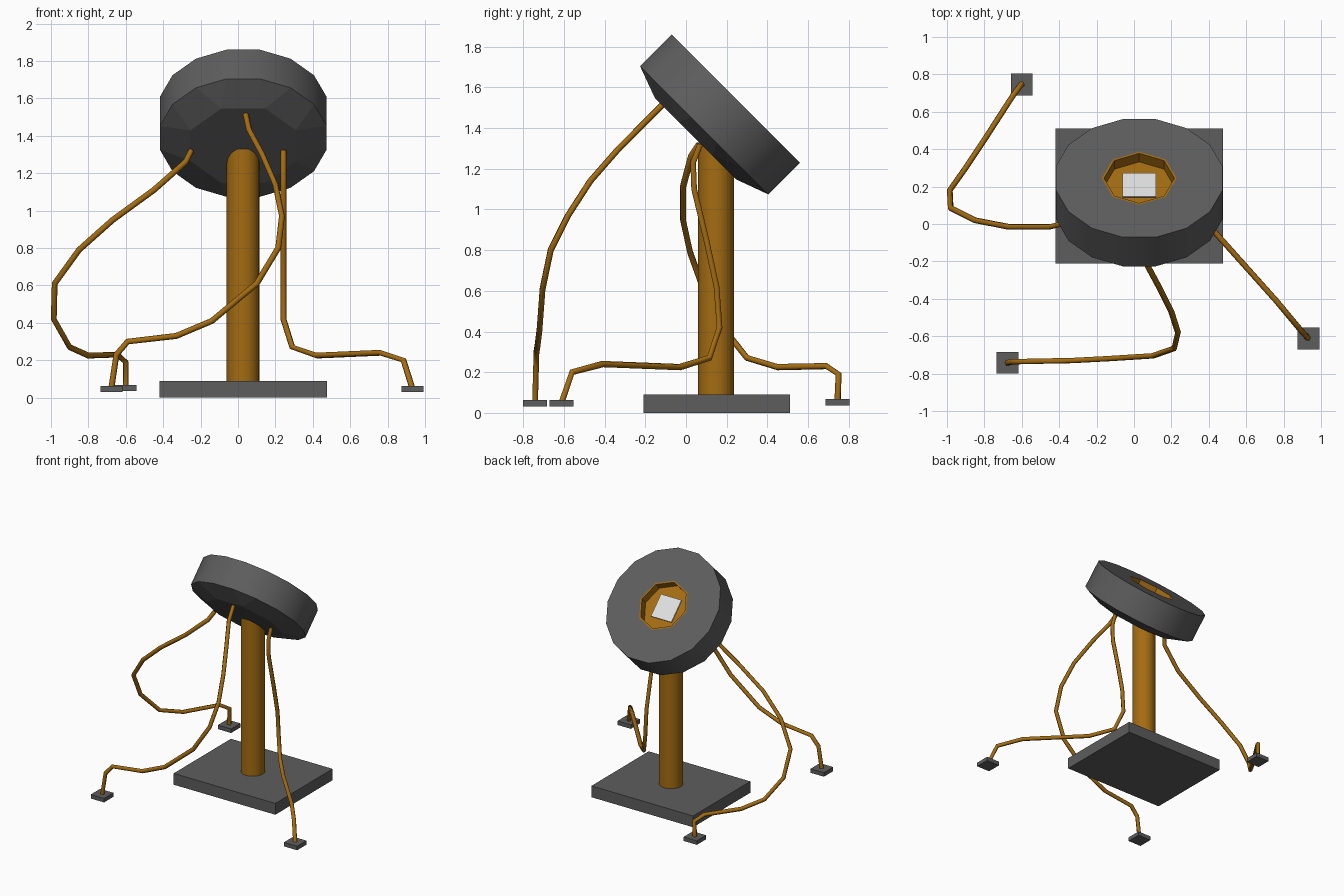
import bpy, bmesh, math
from mathutils import Matrix, Vector

if "Cube" in bpy.data.objects:
    bpy.data.objects.remove(bpy.data.objects["Cube"])


def material(name, rgb):
    m = bpy.data.materials.new(name)
    m.diffuse_color = (*rgb, 1)
    m.use_nodes = True
    m.node_tree.nodes["Principled BSDF"].inputs["Base Color"].default_value = m.diffuse_color
    return m


GREY = material("dark grey", (0.11, 0.11, 0.11))
BROWN = material("amber brown", (0.37, 0.15, 0.006))
WHITE = material("light grey", (0.75, 0.75, 0.75))


def finish(bm, name, *mats):
    bmesh.ops.recalc_face_normals(bm, faces=bm.faces)
    me = bpy.data.meshes.new(name)
    bm.to_mesh(me)
    bm.free()
    ob = bpy.data.objects.new(name, me)
    bpy.context.collection.objects.link(ob)
    for m in mats:
        me.materials.append(m)
    return ob


def box(name, centre, size, mat):
    bm = bmesh.new()
    bmesh.ops.create_cube(bm, size=1, matrix=Matrix.Translation(centre)
                          @ Matrix.Diagonal((*size, 1)))
    return finish(bm, name, mat)


# Base slab
box("base", (0.028, 0.15, 0.045), (0.895, 0.72, 0.09), GREY)

# Pillar
bm = bmesh.new()
bmesh.ops.create_cone(bm, cap_ends=True, segments=16, radius1=0.088, radius2=0.088,
                      depth=1.26, matrix=Matrix.Translation((0.027, 0.148, 0.70)))
for f in bm.faces:
    f.smooth = len(f.verts) == 4
finish(bm, "pillar", BROWN)

# Tilted head: drum with a shallow tapered underside and an eight-sided cup
TILT = Matrix.Translation((0.028, 0.245, 1.545)) @ Matrix.Rotation(math.radians(-45), 4, 'X')
bm = bmesh.new()


def ring(n, r, z, start):
    return [bm.verts.new((r * math.cos(math.radians(start) + math.tau * k / n),
                          r * math.sin(math.radians(start) + math.tau * k / n), z))
            for k in range(n)]


def face(verts, mat=0, smooth=False):
    f = bm.faces.new(verts)
    f.material_index = mat
    f.smooth = smooth


def band(a, b, mat=0, smooth=False):
    n = len(a)
    for k in range(n):
        face((a[k], a[(k + 1) % n], b[(k + 1) % n], b[k]), mat, smooth)


def halve(outer, inner, shift):
    # joins a 16-sided ring to an 8-sided ring, two outer corners per inner corner
    for k in range(8):
        o = [outer[(2 * k + shift + j) % 16] for j in range(3)]
        face((o[0], o[1], inner[k]))
        face((o[1], o[2], inner[(k + 1) % 8], inner[k]))


top = ring(16, 0.455, 0, 11.25)
low = ring(16, 0.455, -0.22, 11.25)
under = ring(8, 0.305, -0.28, 22.5)
rim = ring(8, 0.2, 0, 0)
lip = ring(8, 0.188, 0, 0)
floor = ring(8, 0.188, -0.065, 0)
band(top, low, 0, True)
halve(low, under, 0)
face(under)
halve(top, rim, -1)
band(rim, lip, 1)
band(lip, floor, 1)
face(floor, 1)
bm.transform(TILT)
finish(bm, "head", GREY, BROWN)

# Light plate in the cup
plate = box("light_plate", (0, 0, -0.054), (0.18, 0.18, 0.008), WHITE)
plate.data.transform(TILT)

# Cables running from the head to small foot pads
CABLES = {
    "front": [(0.04, -0.11, 1.52), (0.06, -0.20, 1.43), (0.13, -0.33, 1.30),
              (0.20, -0.47, 1.14), (0.235, -0.58, 0.97), (0.215, -0.665, 0.80),
              (0.10, -0.705, 0.61), (-0.14, -0.72, 0.41), (-0.33, -0.73, 0.33),
              (-0.59, -0.735, 0.30), (-0.65, -0.737, 0.23), (-0.677, -0.742, 0.05)],
    "left": [(-0.25, 0.065, 1.32), (-0.28, 0.025, 1.26), (-0.45, -0.015, 1.11),
             (-0.67, -0.015, 0.95), (-0.85, 0.02, 0.79), (-0.98, 0.085, 0.61),
             (-0.985, 0.18, 0.42), (-0.90, 0.30, 0.27), (-0.80, 0.45, 0.225),
             (-0.645, 0.69, 0.23), (-0.60, 0.75, 0.19), (-0.60, 0.745, 0.055)],
    "right": [(0.243, 0.07, 1.32), (0.243, 0.035, 1.23), (0.243, 0.04, 1.10),
              (0.243, 0.10, 0.85), (0.243, 0.15, 0.62), (0.243, 0.165, 0.42),
              (0.29, 0.115, 0.27), (0.42, -0.03, 0.225), (0.76, -0.41, 0.24),
              (0.885, -0.56, 0.20), (0.932, -0.612, 0.05)],
}
for side, points in CABLES.items():
    cu = bpy.data.curves.new(side + "_cable", 'CURVE')
    cu.dimensions = '3D'
    cu.bevel_depth = 0.016
    cu.bevel_resolution = 1
    cu.use_fill_caps = True
    sp = cu.splines.new('POLY')
    sp.points.add(len(points) - 1)
    for p, co in zip(sp.points, points):
        p.co = (*co, 1)
    cu.materials.append(BROWN)
    ob = bpy.data.objects.new(side + "_cable", cu)
    bpy.context.collection.objects.link(ob)
    bpy.ops.object.select_all(action='DESELECT')
    ob.select_set(True)
    bpy.context.view_layer.objects.active = ob
    bpy.ops.object.convert(target='MESH')
    x, y, z = points[-1]
    box(side + "_foot", (x, y, z - 0.003), (0.117, 0.117, 0.032), GREY)
